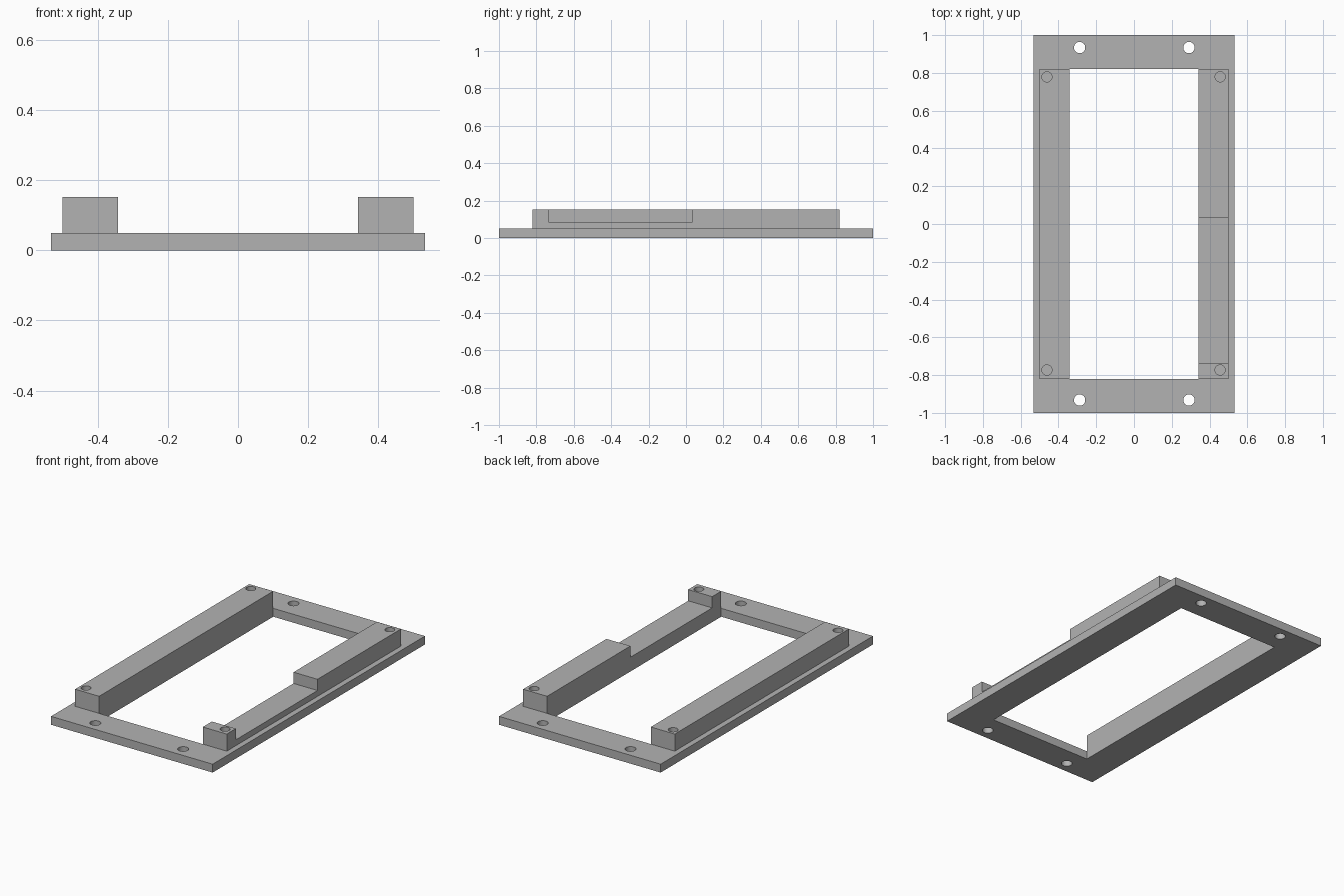
import bpy
import bmesh
from mathutils import Matrix

cube = bpy.data.objects.get("Cube")
if cube:
    bpy.data.objects.remove(cube, do_unlink=True)

BASE_TOP, RAIL_TOP, NOTCH_FLOOR = 0.05, 0.152, 0.085
HALF_W, HALF_L = 0.533, 1.0
RAIL_IN, RAIL_OUT, RAIL_END = 0.342, 0.5, 0.82

grey = bpy.data.materials.new("plain grey")
grey.use_nodes = True
grey.diffuse_color = (0.45, 0.45, 0.45, 1)
grey.node_tree.nodes["Principled BSDF"].inputs["Base Color"].default_value = (0.45, 0.45, 0.45, 1)


def finish(name, bm):
    bmesh.ops.recalc_face_normals(bm, faces=bm.faces)
    mesh = bpy.data.meshes.new(name)
    bm.to_mesh(mesh)
    bm.free()
    mesh.materials.append(grey)
    obj = bpy.data.objects.new(name, mesh)
    bpy.context.collection.objects.link(obj)
    return obj


def extrude(name, points, offset):
    """Extrude a closed profile along an offset."""
    bm = bmesh.new()
    face = bm.faces.new([bm.verts.new(p) for p in points])
    new = bmesh.ops.extrude_face_region(bm, geom=[face])["geom"]
    bmesh.ops.translate(bm, vec=offset, verts=[v for v in new if isinstance(v, bmesh.types.BMVert)])
    return finish(name, bm)


def rectangle(x, y, z):
    return [(-x, -y, z), (x, -y, z), (x, y, z), (-x, y, z)]


def cut(obj, cutter):
    cutter.hide_render = True
    mod = obj.modifiers.new("cut", "BOOLEAN")
    mod.operation, mod.solver, mod.object = "DIFFERENCE", "EXACT", cutter
    bpy.ops.object.select_all(action="DESELECT")
    bpy.context.view_layer.objects.active = obj
    obj.select_set(True)
    bpy.ops.object.modifier_apply(modifier=mod.name)
    bpy.data.objects.remove(cutter, do_unlink=True)


def drill(obj, centres, radius):
    """Cut round vertical holes through a part."""
    bm = bmesh.new()
    for x, y in centres:
        bmesh.ops.create_cone(bm, cap_ends=True, segments=32, radius1=radius, radius2=radius,
                              depth=1, matrix=Matrix.Translation((x, y, 0)))
    cut(obj, finish("hole_cutter", bm))
    bpy.ops.object.shade_smooth_by_angle()


# Flat base frame with its window and four mounting holes
frame = extrude("base_frame", rectangle(HALF_W, HALF_L, 0), (0, 0, BASE_TOP))
cut(frame, extrude("window_cutter", rectangle(RAIL_IN, RAIL_END, -0.1), (0, 0, 0.3)))
drill(frame, [(x, y) for x in (-0.288, 0.291) for y in (-0.932, 0.934)], 0.03)

# Side rails: the left one has a long step cut in its top
plain = [(-RAIL_END, BASE_TOP), (RAIL_END, BASE_TOP), (RAIL_END, RAIL_TOP), (-RAIL_END, RAIL_TOP)]
step = [(0.035, RAIL_TOP), (0.035, NOTCH_FLOOR), (-0.735, NOTCH_FLOOR), (-0.735, RAIL_TOP)]
stepped = plain[:3] + step + plain[3:]

for name, start, profile, hole_x in (("right_rail", -RAIL_OUT, plain, -0.461),
                                     ("left_rail", RAIL_IN, stepped, 0.456)):
    rail = extrude(name, [(start, y, z) for y, z in profile], (RAIL_OUT - RAIL_IN, 0, 0))
    # Screw holes at both ends
    drill(rail, [(hole_x, -0.773), (hole_x, 0.779)], 0.027)
